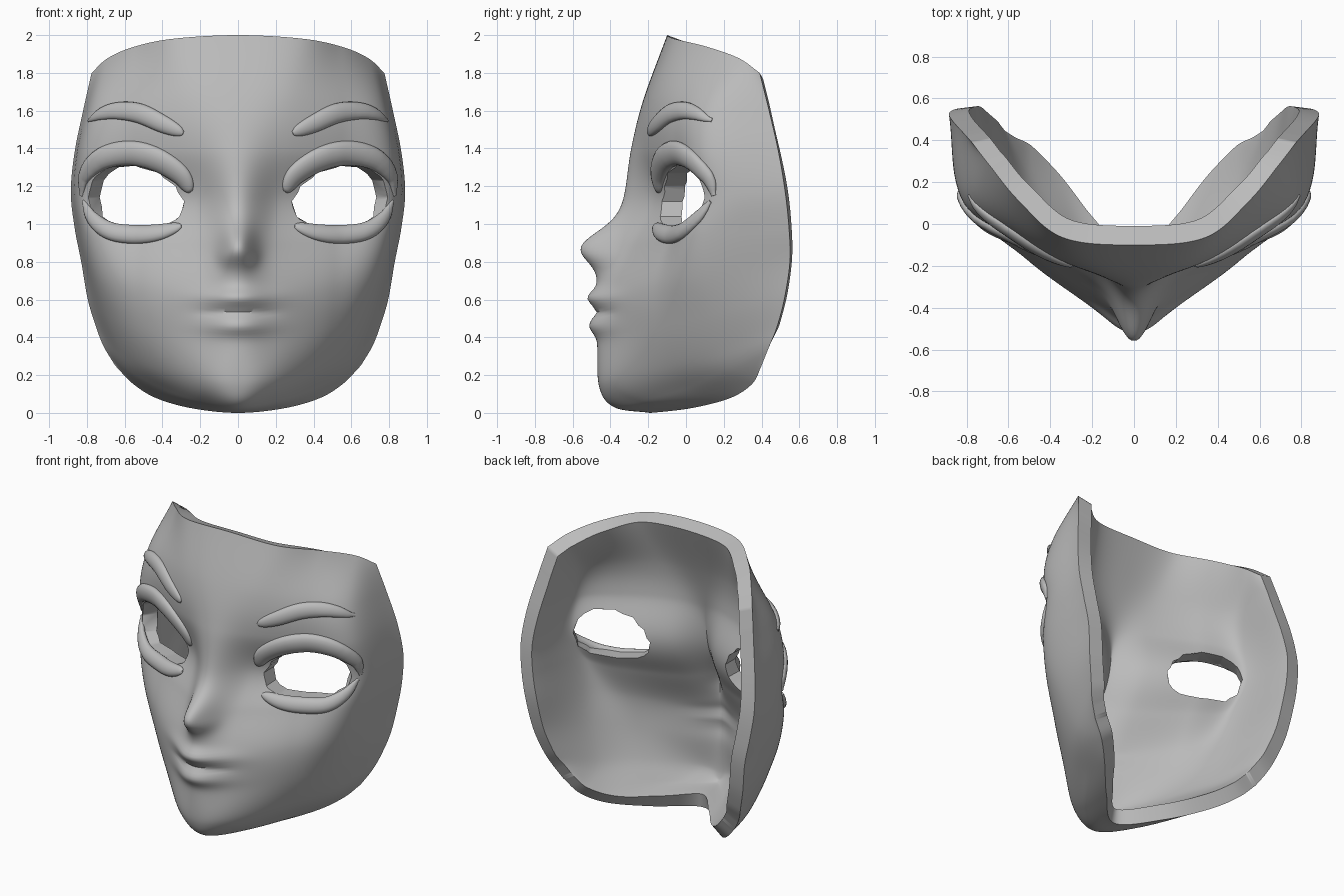
import bpy, bmesh, math
from mathutils import Vector
from mathutils.bvhtree import BVHTree

cube = bpy.data.objects.get("Cube")
if cube:
    bpy.data.objects.remove(cube)

grey = bpy.data.materials.new("mask grey")
grey.use_nodes = True
colour = (0.5, 0.5, 0.5, 1)
grey.diffuse_color = colour
grey.node_tree.nodes["Principled BSDF"].inputs["Base Color"].default_value = colour


def make_object(name, bm):
    bmesh.ops.recalc_face_normals(bm, faces=bm.faces)
    mesh = bpy.data.meshes.new(name)
    bm.to_mesh(mesh)
    bm.free()
    mesh.materials.append(grey)
    obj = bpy.data.objects.new(name, mesh)
    bpy.context.collection.objects.link(obj)
    return obj


def smooth(obj, degrees):
    bpy.ops.object.select_all(action="DESELECT")
    obj.select_set(True)
    bpy.context.view_layer.objects.active = obj
    bpy.ops.object.shade_smooth_by_angle(angle=math.radians(degrees))


def spline(points, steps):
    """Smooth path through the points."""
    p = [points[0] * 2 - points[1]] + points + [points[-1] * 2 - points[-2]]
    out = []
    for i in range(1, len(p) - 2):
        a, b, c, d = p[i - 1:i + 3]
        for k in range(steps):
            t = k / steps
            out.append(b + (c - a) * (t / 2) + (a * 2 - b * 5 + c * 4 - d) * (t * t / 2)
                       + (b * 3 - a - c * 3 + d) * (t ** 3 / 2))
    return out + [points[-1]]


def bell(value, width):
    return math.exp(-(value / width) ** 2)


# Face sections from chin to forehead: middle z, edge z, middle y, then x, y out to the edge
sections = [
    (0, .25, -.19, (.24, .02), (.43, .23), (.555, .35), (.65, .40)),
    (.03, .35, -.38, (.2, -.24), (.4, .0), (.58, .2), (.71, .44)),
    (.14, .45, -.46, (.18, -.39), (.43, -.12), (.62, .14), (.75, .48)),
    (.38, .6, -.47, (.2, -.385), (.49, -.16), (.69, .11), (.795, .52)),
    (.62, .8, -.475, (.2, -.38), (.51, -.17), (.75, .07), (.83, .55)),
    (.88, .98, -.43, (.2, -.275), (.51, -.1), (.79, .07), (.865, .545)),
    (1.12, 1.17, -.335, (.22, -.165), (.52, -.01), (.82, .13), (.885, .525)),
    (1.4, 1.38, -.29, (.24, -.215), (.55, -.07), (.81, .1), (.865, .49)),
    (1.66, 1.6, -.225, (.27, -.19), (.55, -.05), (.76, .13), (.82, .44)),
    (2, 1.8, -.1, (.34, -.065), (.55, .11), (.69, .28), (.775, .39)),
]


def section_row(z_mid, z_edge, y_mid, *sides):
    half = [Vector((x, y, z_mid + (z_edge - z_mid) * (i / 4) ** 1.7))
            for i, (x, y) in enumerate([(0, y_mid), *sides])]
    left = [Vector((-p.x, p.y, p.z)) for p in reversed(half[1:])]
    return spline(left + half, 14)


columns = zip(*[section_row(*s) for s in sections])
grid = [spline(list(c), 14) for c in columns]
nu, nv = len(grid), len(grid[0])


def relief(p):
    """Forward bulge of nose and lips."""
    x, z = abs(p.x), p.z
    nose = .125 * math.exp(-(x / .08) ** 2.4) * bell(z - .875, .11 if z > .875 else .1)
    wings = .018 * bell(x - .075, .04) * bell(z - .83, .05)
    lips = .046 * bell(x, .19) * bell(z - .61, .045) + .038 * bell(x, .17) * bell(z - .46, .05)
    mouth = .012 * math.exp(-(x / .2) ** 4) * bell(z - .53, .016)
    return nose + wings + lips - mouth


def skin_normal(i, j):
    """Steady outward direction, taken a little inside the border."""
    i, j = min(max(i, 9), nu - 10), min(max(j, 9), nv - 10)
    across = grid[i + 2][j] - grid[i - 2][j]
    along = grid[i][j + 2] - grid[i][j - 2]
    return across.cross(along).normalized()


# Thick shell: outer skin, inner skin and rim
bm = bmesh.new()
outer, inner = [], []
for i in range(nu):
    outer.append([])
    inner.append([])
    for j in range(nv):
        p = grid[i][j]
        bulge = Vector((0, -relief(p), 0))
        outer[i].append(bm.verts.new(p + bulge))
        inner[i].append(bm.verts.new(p - skin_normal(i, j) * .097 + bulge * .25))
for i in range(nu - 1):
    for j in range(nv - 1):
        for skin in (outer, inner):
            quad = [skin[i][j], skin[i + 1][j], skin[i + 1][j + 1], skin[i][j + 1]]
            bm.faces.new(quad if skin is outer else quad[::-1])
border = ([(i, 0) for i in range(nu)] + [(nu - 1, j) for j in range(1, nv)]
          + [(i, nv - 1) for i in range(nu - 2, -1, -1)] + [(0, j) for j in range(nv - 2, 0, -1)])
for (a, b), (c, d) in zip(border, border[1:] + border[:1]):
    bm.faces.new([outer[c][d], outer[a][b], inner[a][b], inner[c][d]])
bm.normal_update()
surface = BVHTree.FromBMesh(bm)
shell = make_object("face_shell", bm)

# Eye openings, narrowing from the outer skin to the inner one
eye = [(.31, 1.04), (.285, 1.12), (.33, 1.2), (.41, 1.27), (.53, 1.31), (.66, 1.3), (.75, 1.23),
       (.78, 1.14), (.75, 1.04), (.68, .99), (.52, .98), (.39, .99)]
for side in (1, -1):
    bm = bmesh.new()
    rings = []
    for reach in (.15, -.25):
        rings.append([])
        for x, z in eye:
            y = -.01 + (x - .53) * .5 - reach
            rings[-1].append(bm.verts.new((side * (x + (x - .285) * 1.6 * reach), y, z)))
    front, back = rings
    bm.faces.new(front)
    bm.faces.new(back[::-1])
    for k in range(len(eye)):
        n = (k + 1) % len(eye)
        bm.faces.new([front[n], front[k], back[k], back[n]])
    cutter = make_object("eye_cutter", bm)
    cutter.hide_render = True
    cut = shell.modifiers.new("eye opening", "BOOLEAN")
    cut.operation, cut.solver, cut.object = "DIFFERENCE", "EXACT", cutter
    bpy.context.view_layer.objects.active = shell
    bpy.ops.object.modifier_apply(modifier=cut.name)
    bpy.data.objects.remove(cutter)
smooth(shell, 40)


def ridge(name, path, width, height, side):
    """Rounded strip lying on the face, fuller at its inner end."""
    points, normals = [], []
    for p in spline([Vector((x, 0, z)) for x, z in path], 8):
        hit, normal, _, _ = surface.ray_cast(Vector((side * p.x, -2, p.z)), Vector((0, 1, 0)))
        points.append(hit)
        normals.append(normal)
    bm = bmesh.new()
    rings, last, sides = [], len(points) - 1, 16
    for i, (p, n) in enumerate(zip(points, normals)):
        along = (points[min(i + 1, last)] - points[max(i - 1, 0)]).normalized()
        across = along.cross(n).normalized()
        size = max(.04, math.sin(math.pi * (i / last) ** .75)) ** .5
        rings.append([])
        for k in range(sides):
            a = 2 * math.pi * k / sides
            rings[-1].append(bm.verts.new(p + across * (math.cos(a) * width * size)
                                          + n * (math.sin(a) * height * size)))
    for r, s in zip(rings, rings[1:]):
        for k in range(sides):
            n = (k + 1) % sides
            bm.faces.new([r[k], r[n], s[n], s[k]])
    bm.faces.new(rings[0])
    bm.faces.new(rings[-1])
    smooth(make_object(name, bm), 60)


# Brows and eyelids
brow = [(.29, 1.48), (.4, 1.53), (.52, 1.585), (.63, 1.6), (.72, 1.585), (.79, 1.55)]
upper_lid = [(.25, 1.17), (.31, 1.265), (.44, 1.345), (.58, 1.375), (.72, 1.345), (.81, 1.26), (.83, 1.15)]
lower_lid = [(.3, .99), (.42, .955), (.55, .945), (.68, .965), (.77, 1.03), (.82, 1.12)]
for side, label in ((1, "left"), (-1, "right")):
    ridge(label + "_brow", brow, .052, .03, side)
    ridge(label + "_upper_eyelid", upper_lid, .068, .04, side)
    ridge(label + "_lower_eyelid", lower_lid, .052, .035, side)
